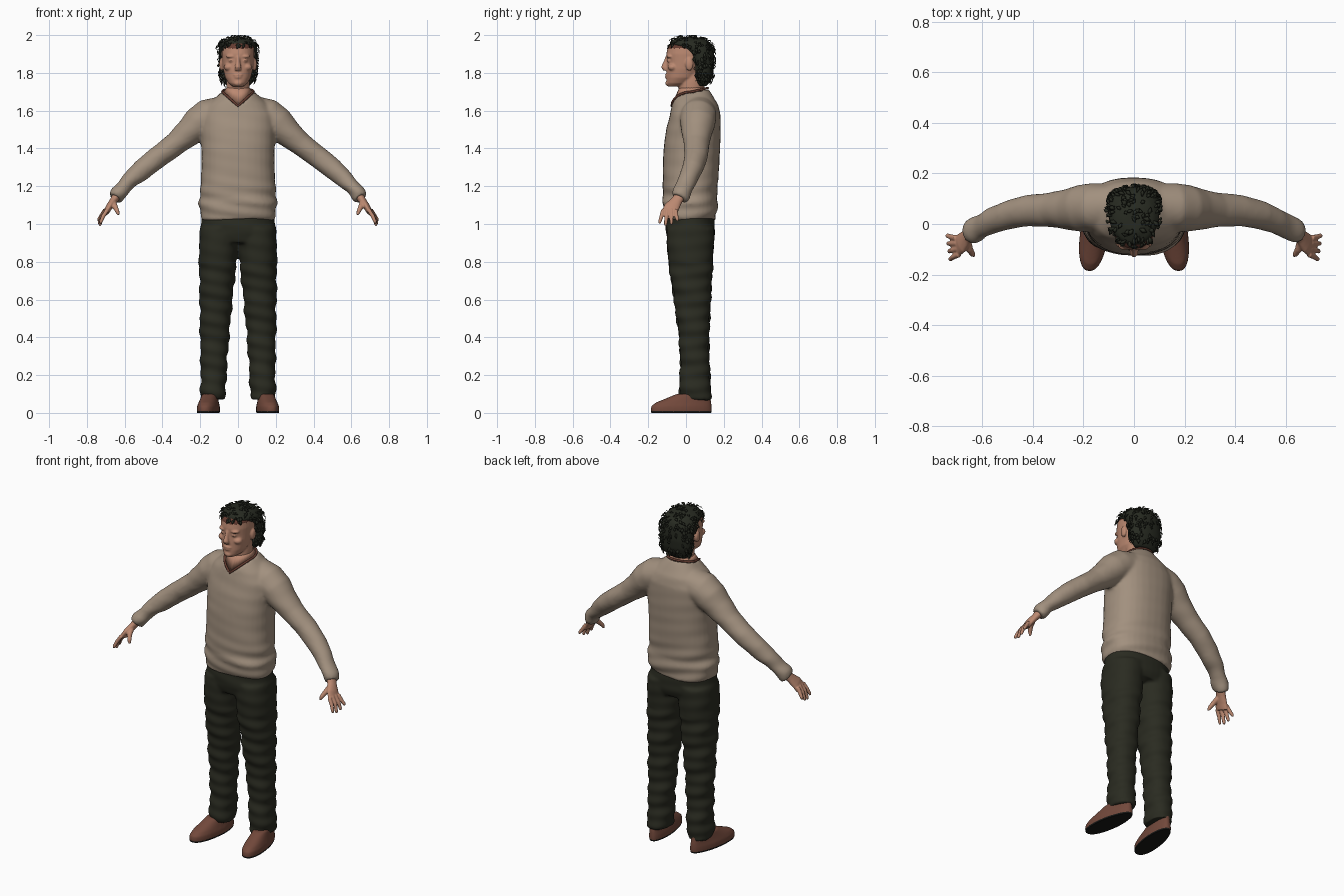
import bpy
import bmesh
import random
from math import sin, cos, pi, copysign
from mathutils import Vector, Matrix

random.seed(4)
SIDES = (1, -1)
SEGMENTS = 32
ANGLES = [2 * pi * i / SEGMENTS for i in range(SEGMENTS)]

default_cube = bpy.data.objects.get("Cube")
if default_cube:
    bpy.data.objects.remove(default_cube, do_unlink=True)


def make_material(name, red, green, blue):
    material = bpy.data.materials.new(name)
    material.use_nodes = True
    material.diffuse_color = (red, green, blue, 1)
    shader = next(n for n in material.node_tree.nodes if n.type == "BSDF_PRINCIPLED")
    shader.inputs["Base Color"].default_value = (red, green, blue, 1)
    shader.inputs["Roughness"].default_value = 0.8
    return material


WOOL = make_material("tan wool", 0.36, 0.28, 0.21)
CLOTH = make_material("dark olive cloth", 0.023, 0.024, 0.015)
HAIR = make_material("dark hair", 0.02, 0.023, 0.015)
SKIN = make_material("skin", 0.5, 0.25, 0.165)
LEATHER = make_material("brown leather", 0.17, 0.066, 0.044)
TRIM = make_material("red brown trim", 0.13, 0.045, 0.03)
SOLE = make_material("black sole", 0.009, 0.009, 0.008)


def loft(bm, rings):
    """Skin a list of equal point rings and cap both ends."""
    loops = [[bm.verts.new(p) for p in ring] for ring in rings]
    count = len(loops[0])
    for low, high in zip(loops, loops[1:]):
        for i in range(count):
            j = (i + 1) % count
            bm.faces.new((low[i], low[j], high[j], high[i]))
    bm.faces.new(loops[0])
    bm.faces.new(loops[-1])


def soft(value, power):
    return copysign(abs(value) ** power, value)


def level_ring(z, half_width, front, back, x=0, power=1.0):
    """Horizontal oval between a front and a back depth."""
    middle, half = (front + back) / 2, (back - front) / 2
    return [Vector((x + half_width * soft(sin(a), power),
                    middle - half * soft(cos(a), power), z)) for a in ANGLES]


def tube(bm, side, path):
    """Oval tube along points of x, y, z, thickness, breadth."""
    centres = [Vector((side * p[0], p[1], p[2])) for p in path]
    rings = []
    for i, (c, p) in enumerate(zip(centres, path)):
        along = centres[min(i + 1, len(path) - 1)] - centres[max(i - 1, 0)]
        across = along.cross(Vector((0, 1, 0))).normalized()
        deep = across.cross(along).normalized()
        rings.append([c + across * p[3] * cos(a) + deep * p[4] * sin(a) for a in ANGLES])
    loft(bm, rings)


def blob(bm, centre, size):
    bmesh.ops.create_uvsphere(bm, u_segments=20, v_segments=12, radius=1,
                              matrix=Matrix.Translation(centre) @ Matrix.Diagonal((*size, 1)))


def finish(name, bm, materials, voxel=0, smoothing=0):
    """Turn a bmesh into an object, fusing overlapping pieces when asked."""
    bmesh.ops.recalc_face_normals(bm, faces=bm.faces)
    mesh = bpy.data.meshes.new(name)
    bm.to_mesh(mesh)
    bm.free()
    obj = bpy.data.objects.new(name, mesh)
    bpy.context.collection.objects.link(obj)
    if voxel:
        fuse = obj.modifiers.new("fuse", "REMESH")
        fuse.mode = "VOXEL"
        fuse.voxel_size = voxel
        relax = obj.modifiers.new("relax", "SMOOTH")
        relax.iterations = smoothing
        graph = bpy.context.evaluated_depsgraph_get()
        baked = bpy.data.meshes.new_from_object(obj.evaluated_get(graph))
        obj.modifiers.clear()
        obj.data = baked
    obj.data.materials.clear()
    for material in materials:
        obj.data.materials.append(material)
    for face in obj.data.polygons:
        face.use_smooth = True
    return obj


def wrinkle(obj, amount, strength):
    """Push cloth in and out in slanted folds."""
    normals = [v.normal.copy() for v in obj.data.vertices]
    for v, normal in zip(obj.data.vertices, normals):
        x, y, z = v.co
        wave = sin(60 * z + 14 * x + 9 * y) * sin(23 * z - 17 * y + 2)
        v.co += normal * amount * wave * strength(v.co)


def neckline(grow=0.0):
    """V-shaped neck opening, raised at the back."""
    ring = []
    for a in ANGLES:
        drop = -0.075 * (1 - abs(sin(a))) if cos(a) > 0 else -0.02 * cos(a)
        reach = 0.105 if cos(a) > 0 else 0.08
        ring.append(Vector(((0.08 + grow) * sin(a), 0.032 - (reach + grow) * cos(a), 1.70 + drop)))
    return ring


# Sweater: torso, hollow neck opening and sleeves fused together
bm = bmesh.new()
torso = [(1.022, .192, -.112, .158), (1.06, .203, -.12, .165), (1.11, .208, -.127, .167),
         (1.145, .199, -.118, .162), (1.19, .2, -.124, .168), (1.3, .193, -.122, .175),
         (1.4, .194, -.119, .181), (1.5, .199, -.105, .184), (1.58, .198, -.085, .183),
         (1.635, .16, -.073, .168)]
rings = [level_ring(*row, power=0.86) for row in torso]
rings += [neckline(0.004), level_ring(1.6, .05, -.02, .07)]
loft(bm, rings)
sleeve = [(.09, .07, 1.588, .088, .09), (.16, .065, 1.57, .092, .096), (.21, .062, 1.533, .088, .093),
          (.26, .058, 1.485, .075, .081), (.33, .056, 1.425, .062, .068), (.42, .053, 1.357, .058, .062),
          (.5, .035, 1.294, .056, .056), (.56, .013, 1.243, .047, .051), (.61, -.012, 1.192, .039, .047),
          (.635, -.025, 1.158, .042, .05), (.65, -.036, 1.135, .037, .045)]
for side in SIDES:
    tube(bm, side, sleeve)
sweater = finish("sweater", bm, [WOOL], 0.009, 6)
wrinkle(sweater, 0.006, lambda p: max(0.15, min(1, (1.3 - p.z) * 5)))

# Collar trim and the skin showing inside it
curve = bpy.data.curves.new("collar", "CURVE")
curve.dimensions = "3D"
curve.bevel_depth = 0.006
spline = curve.splines.new("POLY")
spline.points.add(SEGMENTS - 1)
for point, place in zip(spline.points, neckline(0.003)):
    point.co = (*place, 1)
spline.use_cyclic_u = True
curve.materials.append(TRIM)
bpy.context.collection.objects.link(bpy.data.objects.new("collar", curve))
bm = bmesh.new()
loft(bm, [neckline(), level_ring(1.725, .058, -.035, .09)])
finish("throat", bm, [SKIN])

# Trousers: two legs and a pelvis
bm = bmesh.new()
leg = [(.072, .068, .195, -.034, .133), (.12, .064, .2, -.036, .133), (.25, .058, .197, -.03, .124),
       (.4, .047, .201, -.036, .122), (.6, .029, .203, -.064, .131), (.8, .008, .207, -.093, .142),
       (.9, -.002, .206, -.102, .148), (.98, -.01, .2, -.1, .15)]
for side in SIDES:
    loft(bm, [level_ring(z, (outer - inner) / 2, front, back, side * (outer + inner) / 2, 0.9)
              for z, inner, outer, front, back in leg])
pelvis = [(.9, .19, -.09, .14), (.95, .203, -.107, .153), (1.05, .19, -.105, .15)]
loft(bm, [level_ring(*row, power=0.9) for row in pelvis])
trousers = finish("trousers", bm, [CLOTH], 0.009, 5)
wrinkle(trousers, 0.006, lambda p: 1 if p.z < 0.8 else 0.4)

# Shoes: toes turned slightly out, dark underside
shoe = [(-.012, .054, -.182, .133), (.015, .057, -.187, .137), (.035, .056, -.184, .136),
        (.055, .05, -.16, .134), (.075, .045, -.11, .13), (.1, .04, -.05, .125)]
for side, label in zip(SIDES, ("left", "right")):
    bm = bmesh.new()
    rings = [level_ring(*row, power=0.85) for row in shoe]
    for p in (p for ring in rings for p in ring):
        taper = 1 - max(0, p.y) * 1.5
        p.x = side * (0.152 - 0.13 * p.y) + p.x * taper
    loft(bm, rings)
    obj = finish(label + "_shoe", bm, [LEATHER, SOLE], 0.006, 4)
    for v in obj.data.vertices:
        v.co.z = max(v.co.z, 0)
    for face in obj.data.polygons:
        face.material_index = int(face.center.z < 0.009)

# Hands: palm, four fingers and a thumb
for side, label in zip(SIDES, ("left", "right")):
    bm = bmesh.new()
    tube(bm, side, [(.635, -.025, 1.16, .024, .028), (.66, -.05, 1.122, .02, .03),
                    (.682, -.075, 1.09, .018, .041), (.698, -.088, 1.06, .014, .042)])
    for i in range(4):
        y = -0.121 + 0.022 * i
        lean = -0.018 + 0.009 * i
        tip = 0.99 + (0.012, 0, 0.006, 0.024)[i]
        x = 0.692 + 0.004 * i
        tube(bm, side, [(x, y, 1.075, .011, .011), (x + .022, y + lean / 2, 1.04, .0105, .0105),
                        (x + .034, y + lean, tip + .01, .009, .009), (x + .036, y + lean, tip, .005, .005)])
    tube(bm, side, [(.66, -.065, 1.115, .016, .016), (.65, -.1, 1.09, .014, .014),
                    (.638, -.12, 1.065, .011, .011), (.632, -.125, 1.048, .006, .006)])
    finish(label + "_hand", bm, [SKIN], 0.0042, 3)

# Head: skull, neck and facial features, with a brown hairline
bm = bmesh.new()
skull = [(1.728, .028, -.095, -.02), (1.745, .05, -.104, .02), (1.775, .068, -.104, .06),
         (1.82, .079, -.103, .09), (1.86, .084, -.1, .11), (1.9, .087, -.104, .12),
         (1.94, .085, -.097, .118), (1.97, .065, -.07, .09), (1.985, .03, -.03, .05)]
loft(bm, [level_ring(*row, power=0.92) for row in skull])
loft(bm, [level_ring(*row) for row in
          [(1.64, .062, -.03, .09), (1.7, .061, -.04, .096), (1.75, .062, -.036, .1), (1.82, .06, -.03, .1)]])
tube(bm, 1, [(0, -.096, 1.885, .01, .012), (0, -.106, 1.855, .011, .014),
             (0, -.113, 1.83, .017, .019), (0, -.108, 1.814, .017, .012)])
blob(bm, (0, -.098, 1.79), (.026, .013, .007))
blob(bm, (0, -.098, 1.777), (.022, .013, .007))
blob(bm, (0, -.094, 1.745), (.024, .016, .015))
for side in SIDES:
    blob(bm, (side * .037, -.084, 1.887), (.027, .02, .009))
    blob(bm, (side * .035, -.082, 1.865), (.016, .019, .011))
    blob(bm, (side * .048, -.07, 1.83), (.027, .026, .02))
    blob(bm, (side * .088, .018, 1.845), (.012, .021, .034))
head = finish("head", bm, [SKIN, TRIM], 0.005, 3)
for face in head.data.polygons:
    face.material_index = int(face.center.z > 1.93)

# Hair: a fused cap covered in pointed locks
bm = bmesh.new()
cap = [(1.73, .06, .06, .11), (1.76, .086, .045, .132), (1.8, .098, .04, .145), (1.85, .101, .03, .15),
       (1.9, .102, .005, .148), (1.93, .102, -.035, .146), (1.95, .099, -.086, .138),
       (1.972, .08, -.077, .115), (1.99, .038, -.035, .06)]
loft(bm, [level_ring(*row, power=0.95) for row in cap])
hair = finish("hair_cap", bm, [HAIR], 0.008, 3)
bm = bmesh.new()
for face in random.choices(hair.data.polygons, k=420):
    normal = face.normal
    if normal.z < -0.35:
        continue
    fall = Vector((random.uniform(-.5, .5), random.uniform(-.5, .5), -1))
    fall = (fall - normal * fall.dot(normal)).normalized()
    wide = normal.cross(fall) * random.uniform(.006, .011)
    length = random.uniform(.022, .042)
    root = face.center - normal * .004
    middle = root + fall * length * .55 + normal * .011
    tip = root + fall * length + normal * random.uniform(.004, .013)
    corners = [bm.verts.new(p) for p in (root, middle + wide, tip, middle - wide)]
    ridge = bm.verts.new(middle + normal * .004)
    for i in range(4):
        bm.faces.new((corners[i], corners[(i + 1) % 4], ridge))
    bm.faces.new(corners[::-1])
finish("hair_locks", bm, [HAIR])
